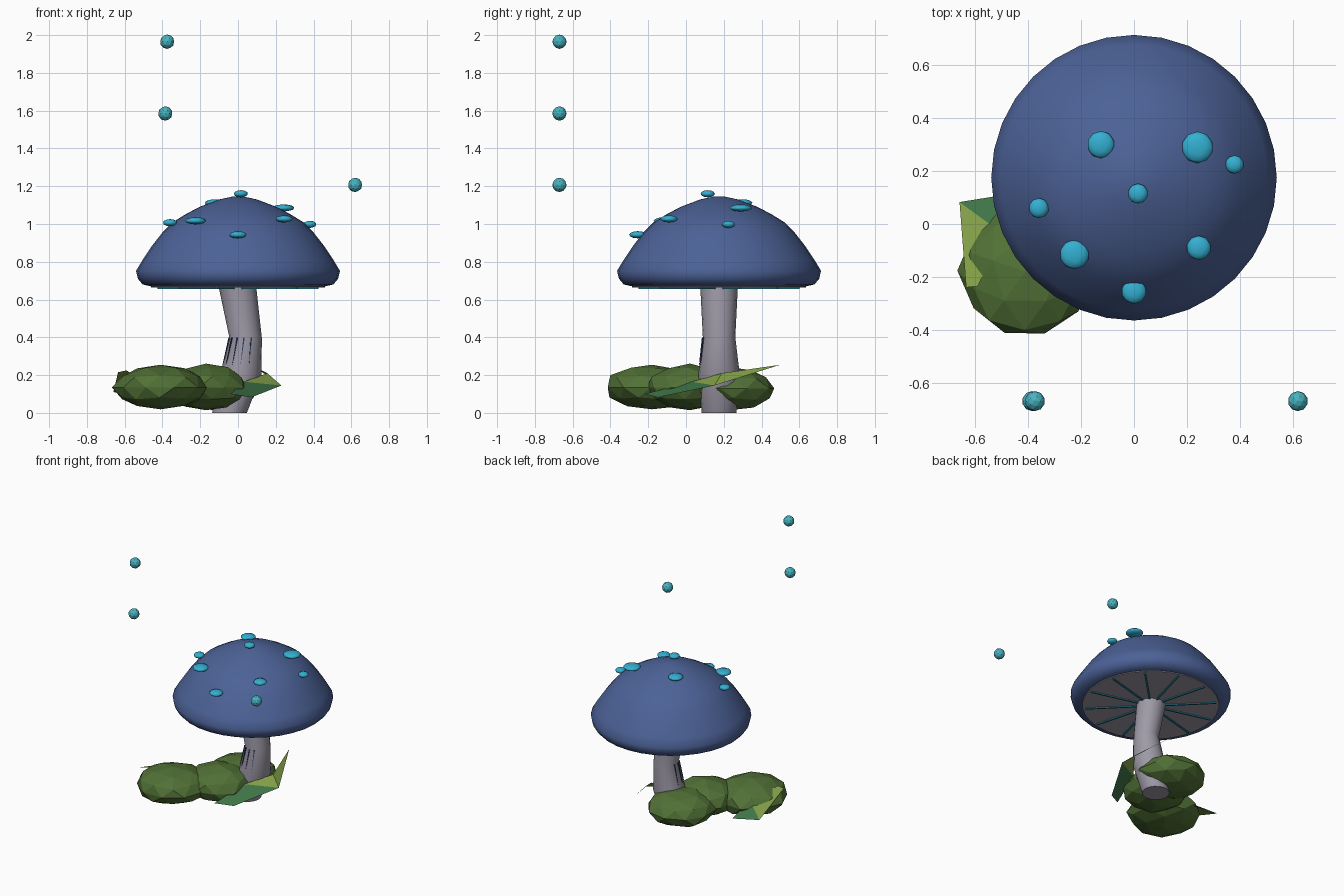
import bpy, bmesh, math, random
from mathutils import Vector, Matrix

if "Cube" in bpy.data.objects:
    bpy.data.objects.remove(bpy.data.objects["Cube"])

random.seed(4)


def mat(name, col):
    m = bpy.data.materials.new(name)
    m.diffuse_color = (*col, 1)
    m.use_nodes = True
    m.node_tree.nodes["Principled BSDF"].inputs["Base Color"].default_value = m.diffuse_color
    return m


BLUE = mat("cap_blue", (.072, .122, .31))
GREY = mat("stem_grey", (.34, .32, .385))
CYAN = mat("spot_cyan", (.034, .43, .64))
TEAL = mat("spore_teal", (.065, .45, .53))
GILL = mat("gill_teal", (.02, .24, .33))
NAVY = mat("mark_navy", (.025, .045, .14))
MOSS = mat("moss_green", (.083, .165, .037))
LIME = mat("leaf_lime", (.22, .34, .065))
LEAF = mat("leaf_green", (.05, .178, .065))


def finish(name, bm, mats, smooth=None):
    me = bpy.data.meshes.new(name)
    bm.to_mesh(me)
    bm.free()
    ob = bpy.data.objects.new(name, me)
    bpy.context.collection.objects.link(ob)
    for m in mats:
        me.materials.append(m)
    if smooth:
        bpy.ops.object.select_all(action='DESELECT')
        ob.select_set(True)
        bpy.context.view_layer.objects.active = ob
        bpy.ops.object.shade_smooth_by_angle(angle=math.radians(smooth))
    return ob


def loft(name, rings, sides, m, smooth):
    """Skin circles given as (x, y, z, radius); both ends are closed."""
    bm = bmesh.new()
    loops = []
    for x, y, z, r in rings:
        loops.append([bm.verts.new((x + r * math.cos(2 * math.pi * i / sides),
                                    y + r * math.sin(2 * math.pi * i / sides), z))
                      for i in range(sides)])
    for a, b in zip(loops, loops[1:]):
        for i in range(sides):
            j = (i + 1) % sides
            bm.faces.new((a[i], a[j], b[j], b[i]))
    bm.faces.new(loops[0][::-1])
    bm.faces.new(loops[-1])
    return finish(name, bm, [m], smooth)


def blob(name, pos, size, sub, m, smooth=None, jitter=0, turn=0):
    bm = bmesh.new()
    bmesh.ops.create_icosphere(bm, subdivisions=sub, radius=1)
    for v in bm.verts:
        v.co *= 1 + random.uniform(-jitter, jitter)
    bm.transform(Matrix.Translation(pos) @ Matrix.Rotation(turn, 4, 'Z')
                 @ Matrix.Diagonal((*size, 1)))
    return finish(name, bm, [m], smooth)


CY = .175

# cap dome with rolled rim
profile = [(.46, .67), (.505, .68), (.53, .71), (.54, .752), (.505, .81), (.455, .885),
           (.40, .955), (.345, 1.01), (.28, 1.05), (.205, 1.09), (.10, 1.13), (.03, 1.145)]
loft("cap", [(0, CY, z, r) for r, z in profile], 32, BLUE, 60)

# underside plate and gills
loft("cap_underside", [(0, CY, .664, .46), (0, CY, .672, .46)], 32, GREY, 30)
bm = bmesh.new()
for i in range(12):
    mx = (Matrix.Translation((0, CY, .663)) @ Matrix.Rotation(2 * math.pi * (i + .5) / 12, 4, 'Z')
          @ Matrix.Translation((.265, 0, 0)) @ Matrix.Diagonal((.35, .012, .014, 1)))
    bmesh.ops.create_cube(bm, size=1, matrix=mx)
finish("gills", bm, [GILL])

# bent stem
path = [(-.045, 0, .092), (.015, .2, .11), (.04, .4, .086), (-.005, .68, .1)]
loft("stem", [(x, CY, z, r) for x, z, r in path], 16, GREY, 50)

# thin dark marks on the front left of the stem
bm = bmesh.new()
for deg in (165, 190, 215, 240, 265, 290):
    a = math.radians(deg)
    d = Vector((math.cos(a), math.sin(a), 0))
    side = Vector((-d.y, d.x, 0)) * .004
    top = Vector((.04, CY, .4)) + d * .091
    low = Vector((.022, CY, .25)) + d * .107
    inner = top - d * .02
    vs = [bm.verts.new(p) for p in (top + side, top - side, low, inner)]
    for f in ((0, 1, 2), (1, 3, 2), (3, 0, 2), (0, 3, 1)):
        bm.faces.new([vs[k] for k in f])
bmesh.ops.recalc_face_normals(bm, faces=bm.faces)
finish("stem_marks", bm, [NAVY])

# cap spots: x, y, z, radius
for i, (x, y, z, r) in enumerate([
        (-.125, .30, 1.112, .052), (.24, .29, 1.085, .06), (.38, .225, .998, .035),
        (.015, .115, 1.16, .038), (-.36, .06, 1.007, .038), (-.225, -.115, 1.017, .056),
        (.245, -.09, 1.027, .046), (0, -.255, .943, .047)]):
    blob(f"cap_spot_{i + 1}", (x, y, z), (r, r, .019), 2, CYAN, 60)

# floating spores
for i, p in enumerate([(-.385, -.67, 1.585), (-.375, -.67, 1.965), (.62, -.67, 1.207)]):
    blob(f"spore_{i + 1}", p, (.038,) * 3, 2, TEAL)

# moss clumps
blob("moss_front", (-.41, -.18, .135), (.25, .25, .118), 2, MOSS, None, .04, .3)
blob("moss_middle", (-.17, .02, .135), (.22, .22, .122), 2, MOSS, None, .04, 1.1)
blob("moss_back", (-.13, .235, .13), (.235, .235, .115), 2, MOSS, None, .04, .7)


# folded two-tone leaves; faces are (material slot, corners)
def leaf(name, pts, faces):
    bm = bmesh.new()
    vs = [bm.verts.new(p) for p in pts]
    for slot, idx in faces:
        bm.faces.new([vs[k] for k in idx]).material_index = slot
    finish(name, bm, [LIME, LEAF])


leaf("leaf_right",
     [(-.04, -.22, .10), (.07, -.15, .082), (.23, .15, .145), (.07, .50, .255),
      (.155, .19, .21), (.03, .03, .165)],
     [(1, (0, 1, 5)), (1, (1, 2, 5)), (0, (5, 2, 4)), (0, (2, 3, 4))])
leaf("leaf_left",
     [(-.66, .083, .11), (-.635, -.24, .215), (-.59, -.235, .225), (-.505, -.03, .17),
      (-.46, .115, .08)],
     [(0, (0, 1, 2, 3)), (1, (0, 3, 4))])
